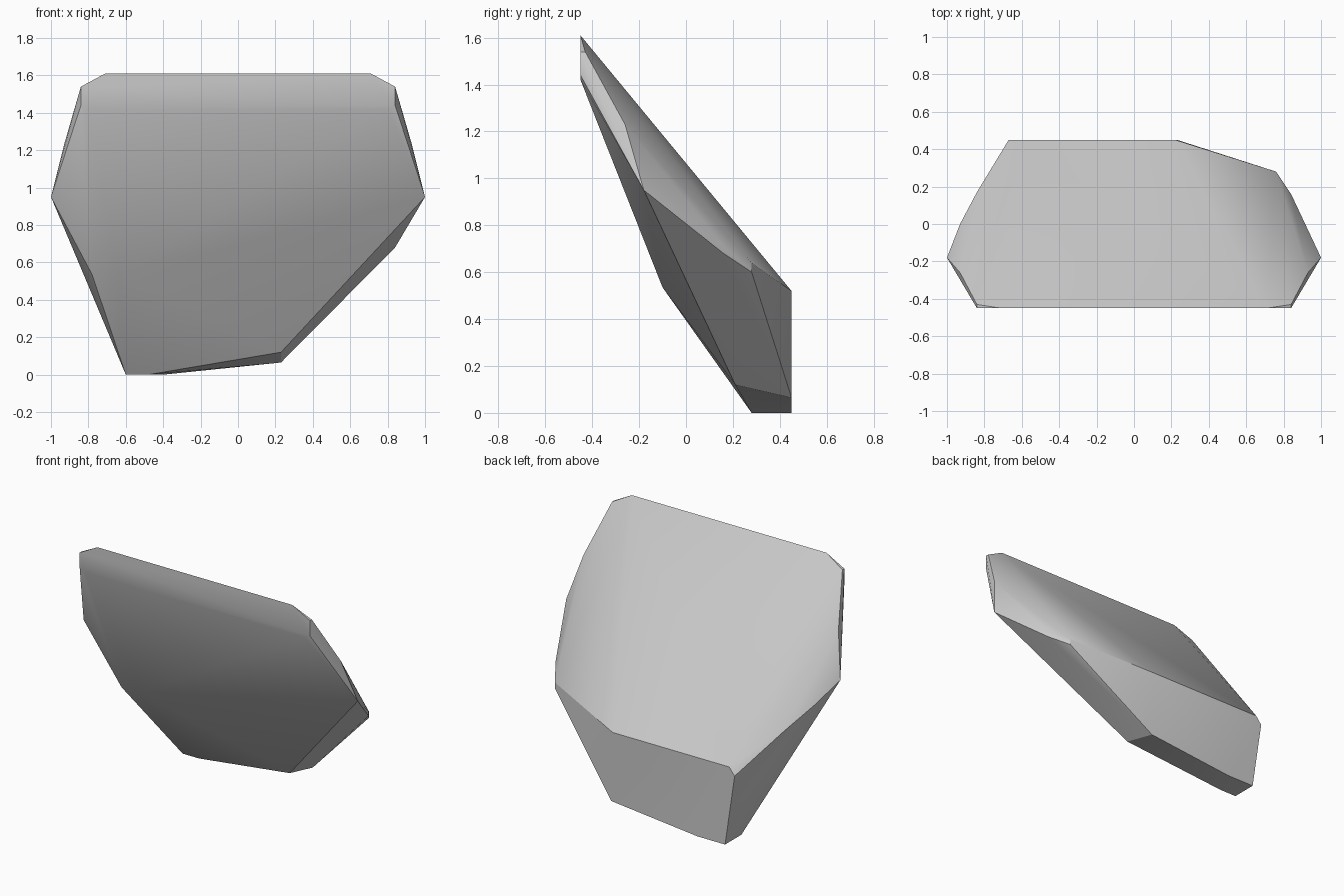
import bpy, bmesh, math

if "Cube" in bpy.data.objects:
    bpy.data.objects.remove(bpy.data.objects["Cube"])

# Corners shared by both sides (x is mirrored): slanted top and side tips
paired = [
    (0.71, -0.45, 1.61), (0.84, -0.43, 1.54), (0.84, -0.45, 1.54),
    (0.84, -0.45, 1.44), (0.80, -0.45, 1.42),
    (0.93, -0.26, 1.23), (1.00, -0.18, 0.95),
]
# Left foot, front belly and back left corners
left = [
    (-0.78, -0.10, 0.535), (-0.64, -0.10, 0.535),
    (-0.60, 0.28, 0.0), (-0.48, 0.28, 0.0),
    (-0.60, 0.45, 0.0), (-0.40, 0.45, 0.0),
    (-0.63, 0.45, 0.52), (-0.67, 0.45, 0.47),
    (-0.93, 0.0, 0.83), (-0.84, 0.17, 0.71),
]
# Right chamfered side
right = [
    (0.23, 0.21, 0.12), (0.23, 0.45, 0.065), (0.22, 0.45, 0.52),
    (0.76, 0.28, 0.60), (0.76, 0.28, 0.64),
    (0.84, 0.16, 0.71), (0.84, 0.16, 0.68),
]

# Rock body: convex shell around the corners
bm = bmesh.new()
for x, y, z in paired:
    for s in (-1, 1):
        bm.verts.new((s * x, y, z))
for p in left + right:
    bm.verts.new(p)
res = bmesh.ops.convex_hull(bm, input=bm.verts[:])
bmesh.ops.delete(bm, geom=[v for v in bm.verts if not v.link_faces], context='VERTS')
bmesh.ops.dissolve_limit(bm, angle_limit=math.radians(1), verts=bm.verts[:], edges=bm.edges[:])
bmesh.ops.recalc_face_normals(bm, faces=bm.faces[:])

mesh = bpy.data.meshes.new("rock")
bm.to_mesh(mesh)
bm.free()
rock = bpy.data.objects.new("rock", mesh)
bpy.context.collection.objects.link(rock)

# Soft shading across shallow facets only
bpy.context.view_layer.objects.active = rock
rock.select_set(True)
bpy.ops.object.shade_smooth_by_angle(angle=math.radians(30))
